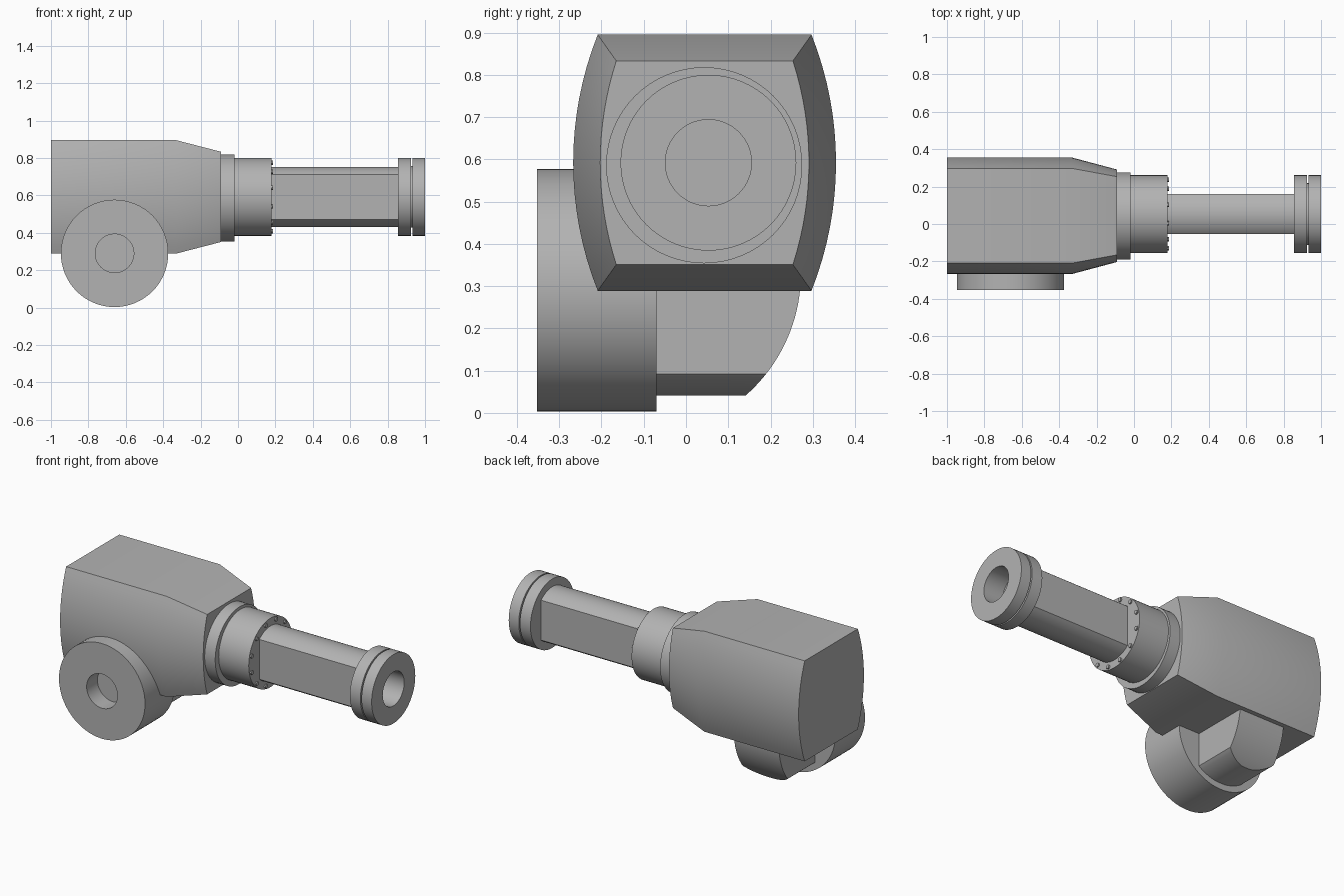
import bpy, bmesh, math
from mathutils import Vector

cube = bpy.data.objects.get("Cube")
if cube:
    bpy.data.objects.remove(cube, do_unlink=True)

GREY = (0.45, 0.45, 0.45, 1)
mat = bpy.data.materials.new("plain grey")
mat.use_nodes = True
mat.diffuse_color = GREY
mat.node_tree.nodes["Principled BSDF"].inputs["Base Color"].default_value = GREY

AXIS_Y, AXIS_Z = 0.053, 0.592      # forearm axis
HUB_X, HUB_Z = -0.66, 0.29         # elbow axis


def loft(name, rings):
    """Skin a list of equal-length closed rings and cap both ends."""
    bm = bmesh.new()
    loops = [[bm.verts.new(p) for p in ring] for ring in rings]
    n = len(loops[0])
    for a, b in zip(loops, loops[1:]):
        for i in range(n):
            j = (i + 1) % n
            bm.faces.new((a[i], a[j], b[j], b[i]))
    bm.faces.new(loops[0])
    bm.faces.new(loops[-1])
    bmesh.ops.recalc_face_normals(bm, faces=bm.faces)
    mesh = bpy.data.meshes.new(name)
    bm.to_mesh(mesh)
    bm.free()
    obj = bpy.data.objects.new(name, mesh)
    obj.data.materials.append(mat)
    bpy.context.collection.objects.link(obj)
    bpy.ops.object.select_all(action='DESELECT')
    obj.select_set(True)
    bpy.context.view_layer.objects.active = obj
    bpy.ops.object.shade_smooth_by_angle(angle=math.radians(30))
    return obj


def turned(name, profile, axis, centre, sides=64):
    """Turned part: profile holds (position along axis, radius)."""
    rings = []
    for pos, r in profile:
        ring = []
        for i in range(sides):
            t = math.tau * i / sides
            u, v = centre[0] + r * math.cos(t), centre[1] + r * math.sin(t)
            ring.append((pos, u, v) if axis == 'X' else (u, pos, v))
        rings.append(ring)
    return loft(name, rings)


# Main housing: flat top and bottom, bulged sides, tapered nose
def housing_ring(x, half_w, half_h, bulge, steps=16):
    cy, cz = 0.044, 0.592
    ring = []
    radius = (half_h ** 2 + bulge ** 2) / (2 * bulge)
    for side in (1, -1):
        for i in range(steps + 1):
            h = side * half_h * (2 * i / steps - 1)
            out = math.sqrt(radius ** 2 - h ** 2) - radius + bulge
            ring.append((x, cy + side * (half_w + out), cz + h))
    return ring


loft("housing", [housing_ring(-1.0, 0.253, 0.303, 0.058),
                 housing_ring(-0.33, 0.253, 0.303, 0.058),
                 housing_ring(-0.09, 0.209, 0.241, 0.038)])

# Collars at the nose
turned("nose_collar", [(-0.12, 0.232), (-0.02, 0.232)], 'X', (0.043, 0.586))
turned("wrist_collar", [(-0.05, 0.208), (0.18, 0.208)], 'X', (AXIS_Y, AXIS_Z))

# Ring of bolts on the wrist collar
for k in range(12):
    t = math.tau * (k + 0.5) / 12
    turned("collar_bolt", [(0.17, 0.012), (0.188, 0.012)], 'X',
           (AXIS_Y + 0.19 * math.cos(t), AXIS_Z + 0.19 * math.sin(t)), 12)

# Shaft: round bar with flats at front and back
R, FLAT = 0.161, 0.107
start = math.acos(FLAT / R)
arc = [start + (math.pi - 2 * start) * i / 20 for i in range(21)]
arc += [a + math.pi for a in arc]
loft("shaft", [[(x, AXIS_Y + R * math.cos(a), AXIS_Z + R * math.sin(a)) for a in arc]
               for x in (0.15, 0.87)])

# End flange with a groove and a blind bore
turned("end_flange", [(0.855, 0.208), (0.925, 0.208), (0.925, 0.165), (0.933, 0.165),
                      (0.933, 0.208), (1.0, 0.208), (1.0, 0.102), (0.86, 0.102)],
       'X', (AXIS_Y, AXIS_Z))

# Elbow hub with a blind bore in its front
turned("elbow_hub", [(-0.07, 0.287), (-0.353, 0.287), (-0.353, 0.103), (-0.25, 0.103)],
       'Y', (HUB_X, HUB_Z))

# Elbow block: flat sides, round underside, curved back
rows = []
for i in range(33):
    z = 0.041 + 0.36 * (i / 32) ** 2
    drop = max(HUB_Z - z, 0)
    w = min(0.15, math.sqrt(0.25 ** 2 - drop ** 2))
    back = -0.112 + math.sqrt(0.384 ** 2 - (z - 0.33) ** 2)
    rows.append([(HUB_X - w, -0.1, z), (HUB_X + w, -0.1, z),
                 (HUB_X + w, back, z), (HUB_X - w, back, z)])
loft("elbow_block", rows)
